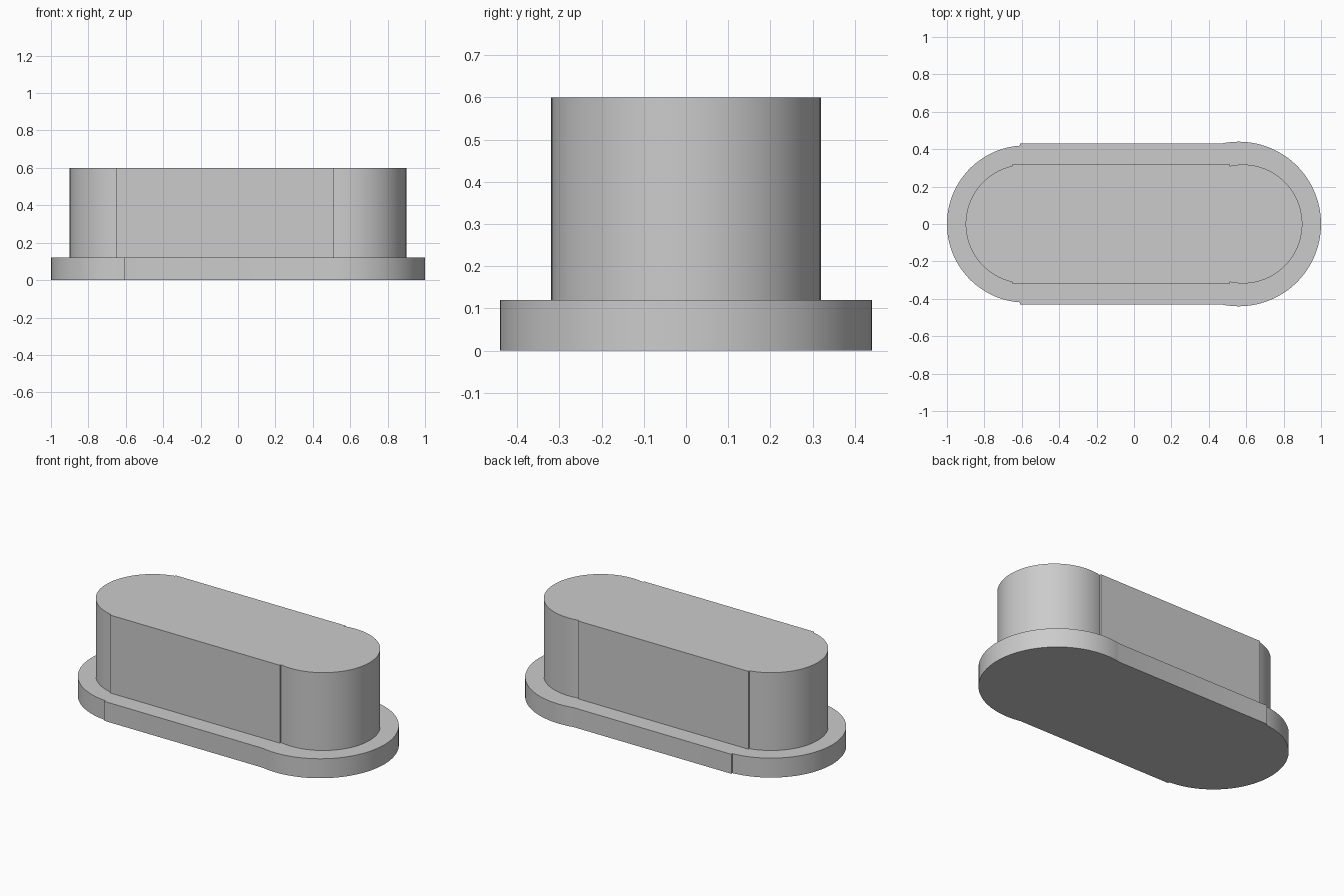
import bpy, bmesh
from math import sin, cos, asin, acos, radians

default = bpy.data.objects.get("Cube")
if default:
    bpy.data.objects.remove(default, do_unlink=True)

grey = bpy.data.materials.new("plain grey")
grey.use_nodes = True
colour = (0.6, 0.6, 0.6, 1)
grey.diffuse_color = colour
grey.node_tree.nodes["Principled BSDF"].inputs["Base Color"].default_value = colour


def arc(cx, radius, start, end, steps=64):
    """Points along an arc centred on the x axis."""
    angles = [start + (end - start) * i / steps for i in range(steps + 1)]
    return [(cx + radius * cos(a), radius * sin(a)) for a in angles]


def slot(name, half_length, r_right, r_left, half_width, x_left, x_right, z0, z1):
    """Extruded slot: a straight middle with a rounded lobe at each end."""
    c_right, c_left = half_length - r_right, r_left - half_length
    if half_width < r_right:
        # The wide lobe runs smoothly into the straight side
        a = radians(180) - asin(half_width / r_right)
        side = []
    else:
        a = acos((x_right - c_right) / r_right)
        side = [(x_right, half_width)]
    b = acos((x_left - c_left) / r_left)
    outline = arc(c_right, r_right, -a, a) + side + [(x_left, half_width)]
    outline += arc(c_left, r_left, b, radians(360) - b) + [(x_left, -half_width)]
    outline += [(x, -y) for x, y in side]

    bm = bmesh.new()
    face = bm.faces.new([bm.verts.new((x, y, z0)) for x, y in outline])
    result = bmesh.ops.extrude_face_region(bm, geom=[face], use_keep_orig=True)
    top = [v for v in result["geom"] if isinstance(v, bmesh.types.BMVert)]
    bmesh.ops.translate(bm, verts=top, vec=(0, 0, z1 - z0))
    bmesh.ops.recalc_face_normals(bm, faces=bm.faces)
    mesh = bpy.data.meshes.new(name)
    bm.to_mesh(mesh)
    bm.free()
    mesh.materials.append(grey)
    obj = bpy.data.objects.new(name, mesh)
    bpy.context.collection.objects.link(obj)
    bpy.ops.object.select_all(action="DESELECT")
    obj.select_set(True)
    bpy.context.view_layer.objects.active = obj
    bpy.ops.object.shade_smooth_by_angle(angle=radians(30))


# Wide flange at the bottom and the tall body on it
slot("base_flange", 1.0, 0.44, 0.42, 0.43, -0.61, 0.47, 0, 0.12)
slot("upper_body", 0.9, 0.318, 0.318, 0.32, -0.65, 0.51, 0.12, 0.6)
